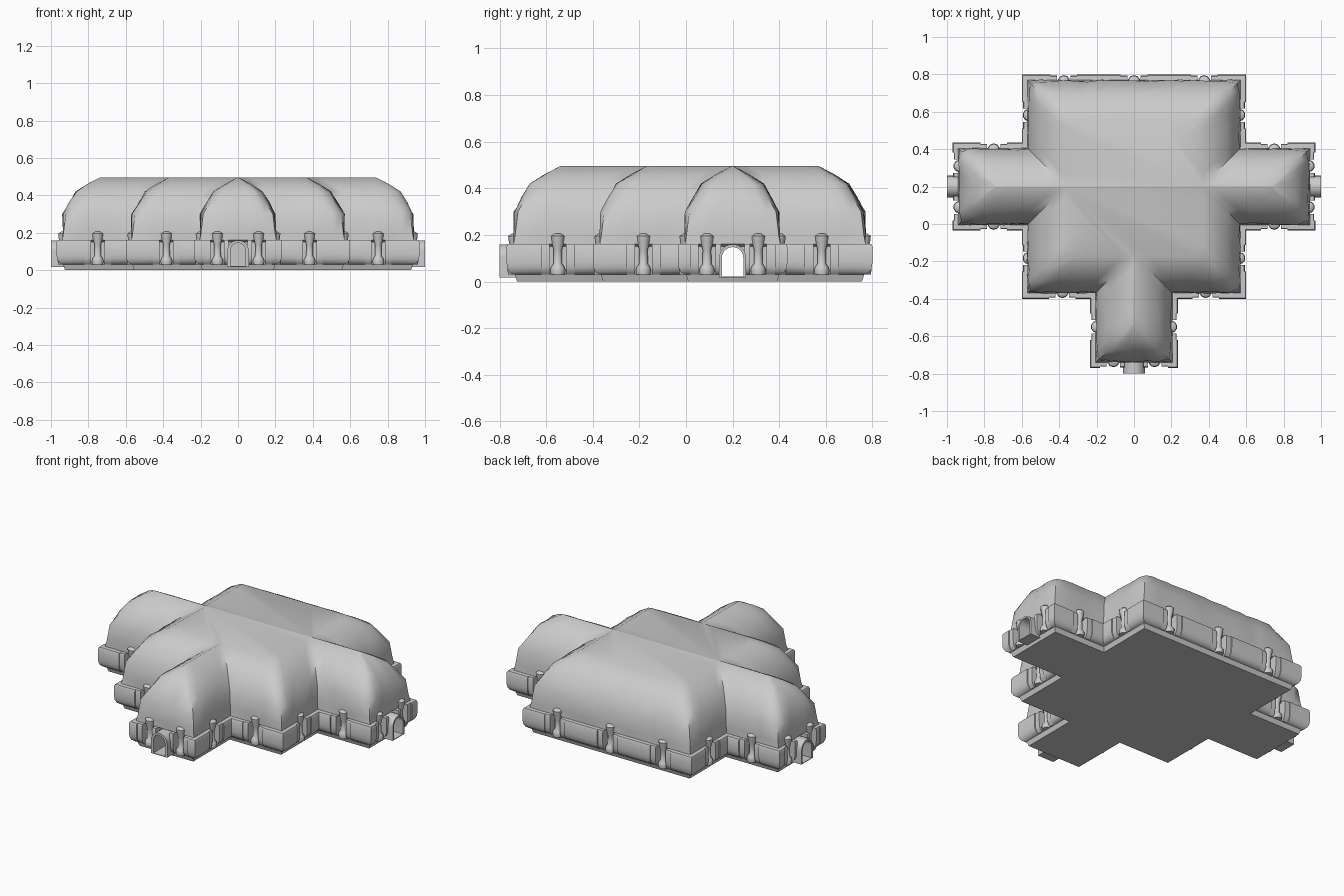
import bpy, bmesh, math, random
from mathutils import Vector, Matrix

random.seed(4)
if "Cube" in bpy.data.objects:
    bpy.data.objects.remove(bpy.data.objects["Cube"])

stone = bpy.data.materials.new("stone_grey")
stone.use_nodes = True
stone.diffuse_color = (0.6, 0.6, 0.6, 1)
stone.node_tree.nodes["Principled BSDF"].inputs["Base Color"].default_value = (0.6, 0.6, 0.6, 1)

# Right half of the cross-shaped plan, mirrored into the full outline
half = [(.2, -.735), (.2, -.365), (.565, -.365), (.565, 0),
        (.935, 0), (.935, .4), (.565, .4), (.565, .765)]
plan = [Vector(p) for p in half] + [Vector((-x, y)) for x, y in reversed(half)]
N = len(plan)
edge_dir = [(plan[(i + 1) % N] - plan[i]).normalized() for i in range(N)]
normal = [Vector((d.y, -d.x)) for d in edge_dir]
convex = [edge_dir[i - 1].cross(edge_dir[i]) > 0 for i in range(N)]
DOOR_EDGES, BACK_EDGE = (4, N - 1, 10), 7


def finish(bm, name, angle=45):
    bmesh.ops.recalc_face_normals(bm, faces=bm.faces)
    mesh = bpy.data.meshes.new(name)
    bm.to_mesh(mesh)
    bm.free()
    mesh.materials.append(stone)
    ob = bpy.data.objects.new(name, mesh)
    bpy.context.collection.objects.link(ob)
    smooth(ob, angle)
    return ob


def smooth(ob, angle):
    bpy.ops.object.select_all(action='DESELECT')
    ob.select_set(True)
    bpy.context.view_layer.objects.active = ob
    bpy.ops.object.shade_smooth_by_angle(angle=math.radians(angle))


def bridge(bm, a, b, closed=True):
    n = len(a)
    for i in range(n if closed else n - 1):
        j = (i + 1) % n
        bm.faces.new((a[i], a[j], b[j], b[i]))


def ring(bm, out, z, chamfer, rough):
    """Plan outline moved outward, with softened corners and rough edges."""
    corners = [plan[i] + (normal[i - 1] + normal[i]) * out for i in range(N)]
    verts = []
    for i in range(N):
        a, b = corners[i], corners[(i + 1) % N]
        steps = 18 if i == BACK_EDGE else 6
        for k in range(steps):
            p = a.lerp(b, k / steps)
            if k == 0 and convex[i]:
                p = p - (normal[i - 1] + normal[i]) * chamfer
            elif k:
                p = p + normal[i] * random.uniform(-rough, rough)
            verts.append(bm.verts.new((p.x, p.y, z)))
    return verts


# Rock shell: floor slab, recessed wall and domed roof in one loft
bm = bmesh.new()
profile = [(-.01, 0, 0, 0), (0, .03, 0, 0), (-.02, .045, 0, 0), (-.02, .15, 0, 0),
           (.005, .162, 0, 0), (.003, .2, .005, .004), (0, .3, .014, .006),
           (-.035, .362, .016, .006), (-.07, .42, .018, .006), (-.13, .46, .01, .003),
           (-.195, .495, 0, 0)]
rings = [ring(bm, *p) for p in profile]
for low, high in zip(rings, rings[1:]):
    bridge(bm, low, high)
bm.faces.new(rings[0])
bm.faces.new(rings[-1])
shell = finish(bm, "rock_shell")


# Wall blocks: a bulging section swept along a stretch of wall, mitred at corners
section = [(-.03, .03), (.008, .03), (.024, .042), (.033, .062), (.035, .085),
           (.035, .15), (.03, .161), (-.03, .164)]


def block(bm, i, s0, s1, mitre0=0, mitre1=0, scale=1.0):
    loops = []
    for s, m in ((s0, -mitre0), (s1, mitre1)):
        loop = []
        for out, z in section:
            o = out * scale
            p = plan[i] + edge_dir[i] * (s + m * o) + normal[i] * o
            loop.append(bm.verts.new((p.x, p.y, z)))
        loops.append(loop)
    bridge(bm, *loops)
    for loop in loops:
        bm.faces.new(loop)


# Pillars: turned shaft with spreading base and capital
turned = [(.03, .03), (.033, .05), (.028, .064), (.019, .076), (.018, .135),
          (.027, .17), (.03, .195), (.014, .206)]


def pillar(bm, i, s):
    c = plan[i] + edge_dir[i] * s + normal[i] * -.002
    loops = []
    for r, z in turned:
        loops.append([bm.verts.new((c.x + r * math.cos(a), c.y + r * math.sin(a), z))
                      for a in (math.tau * (k + .5) / 10 for k in range(10))])
    for a, b in zip(loops, loops[1:]):
        bridge(bm, a, b)
    bm.faces.new(loops[0])
    bm.faces.new(loops[-1])


walls, pillars = bmesh.new(), bmesh.new()
GAP, STEP, DOOR = .036, .035, .05
for i in range(N):
    length = (plan[(i + 1) % N] - plan[i]).length
    mid = length / 2
    if i in DOOR_EDGES:
        spots = [mid - .11, mid + .11]
    elif i == BACK_EDGE:
        spots = [mid - .375, mid, mid + .375]
    else:
        spots = [mid]
    for s in spots:
        pillar(pillars, i, s)
    starts = [0] + [s + GAP for s in spots]
    ends = [s - GAP for s in spots] + [length]
    for k, (a, b) in enumerate(zip(starts, ends)):
        first, last = k == 0, k == len(spots)
        if i in DOOR_EDGES and not first and not last:
            block(walls, i, a, mid - DOOR, scale=.9)
            block(walls, i, mid + DOOR, b, scale=.9)
            continue
        # thinner stones beside each pillar, thick stone between them
        if not first:
            block(walls, i, a, a + STEP, scale=.8)
            a += STEP
        if not last:
            block(walls, i, b - STEP, b, scale=.8)
            b -= STEP
        m0 = (1 if convex[i] else -1) if first else 0
        m1 = (1 if convex[(i + 1) % N] else -1) if last else 0
        block(walls, i, a, b, m0, m1)
finish(walls, "wall_blocks", 40)
finish(pillars, "wall_pillars", 50)


# Arched doorways: frames and the passages cut through them
def arch(name, half_w, z0, top, start, stop, turn, centre):
    """Arch prism running along -y from start to stop, turned about z."""
    bm = bmesh.new()
    spring = top - half_w
    pts = [(-half_w, z0), (half_w, z0)]
    pts += [(half_w * math.cos(a), spring + half_w * math.sin(a))
            for a in (math.pi * k / 12 for k in range(13))]
    loops = [[bm.verts.new((x, -d, z)) for x, z in pts] for d in (start, stop)]
    bridge(bm, *loops)
    for loop in loops:
        bm.faces.new(loop)
    move = Matrix.Translation((0, centre, 0)) @ Matrix.Rotation(turn, 4, 'Z')
    bmesh.ops.transform(bm, matrix=move, verts=bm.verts)
    return finish(bm, name, 35)


quarter = math.pi / 2
frames = []
for name, turn, centre, reach in (("front", 0, 0, .8), ("left", quarter, .2, 1),
                                  ("right", -quarter, .2, 1)):
    frames.append(arch(name + "_door_frame", .058, .018, .16, reach - .1, reach, turn, centre))
    frames.append(arch(name + "_door_trim", .05, .018, .153, reach - .1, reach - .0, turn, centre))

cutters = [arch("side_passage", .046, .022, .148, -1.2, 1.2, quarter, .2),
           arch("front_passage", .04, .0225, .146, -.7, 1, 0, 0)]
for ob in [shell] + frames:
    bpy.context.view_layer.objects.active = ob
    for cutter in cutters:
        mod = ob.modifiers.new("passage", 'BOOLEAN')
        mod.operation, mod.solver, mod.object = 'DIFFERENCE', 'EXACT', cutter
        bpy.ops.object.modifier_apply(modifier=mod.name)
    smooth(ob, 45 if ob is shell else 35)
for cutter in cutters:
    bpy.data.objects.remove(cutter)
